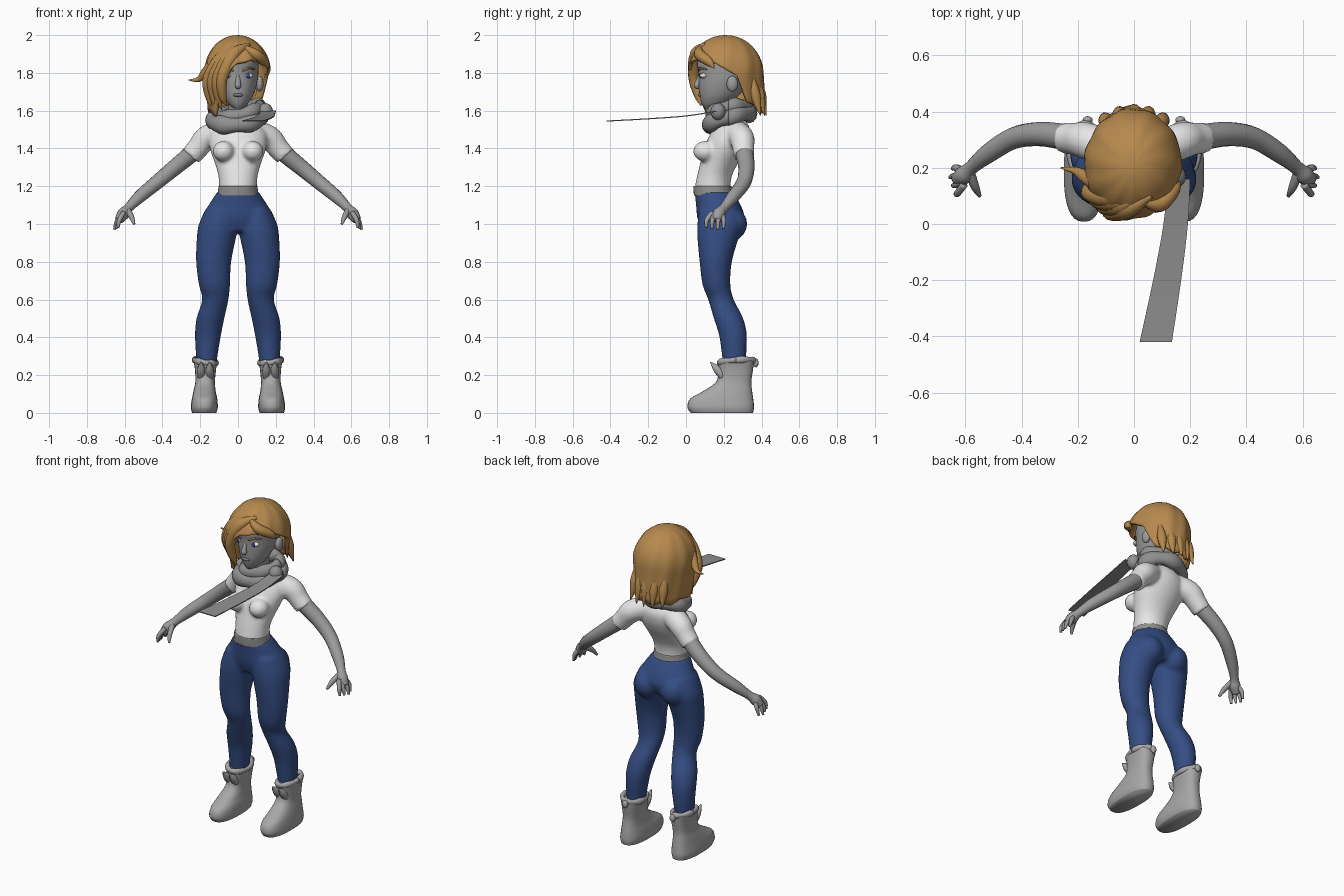
import bpy, bmesh, math
from mathutils import Vector, Matrix

if "Cube" in bpy.data.objects:
    bpy.data.objects.remove(bpy.data.objects["Cube"])


def material(name, r, g, b):
    m = bpy.data.materials.new(name)
    m.use_nodes = True
    m.diffuse_color = (r, g, b, 1)
    m.node_tree.nodes["Principled BSDF"].inputs["Base Color"].default_value = (r, g, b, 1)
    return m


skin = material("grey skin", .33, .33, .33)
lip_grey = material("lip grey", .2, .2, .2)
shirt_white = material("shirt white", .8, .8, .8)
scarf_grey = material("scarf grey", .28, .28, .28)
boot_grey = material("boot grey", .39, .39, .39)
denim = material("denim blue", .035, .075, .23)
hair_tan = material("hair tan", .47, .25, .075)
eye_white = material("eye white", .75, .75, .75)
iris_blue = material("iris blue", .04, .06, .3)


def spline(keys, steps=5):
    """Smooth curve through tuples of any length."""
    out = []
    for i in range(len(keys) - 1):
        a, b, c, d = (keys[max(0, min(len(keys) - 1, i + k))] for k in (-1, 0, 1, 2))
        for s in range(steps):
            t = s / steps
            out.append([q + t / 2 * (r - p + t * (2 * p - 5 * q + 4 * r - w + t * (3 * (q - r) + w - p)))
                        for p, q, r, w in zip(a, b, c, d)])
    return out + [list(keys[-1])]


def skin_rings(bm, rings):
    loops = [[bm.verts.new(p) for p in ring] for ring in rings]
    n = len(loops[0])
    for low, high in zip(loops, loops[1:]):
        for i in range(n):
            j = (i + 1) % n
            bm.faces.new((low[i], low[j], high[j], high[i]))
    bm.faces.new(loops[0][::-1])
    bm.faces.new(loops[-1])


def stack(bm, keys, power=2, sides=32):
    """Horizontal rounded sections: z, x from, x to, y from, y to."""
    def bend(v):
        return math.copysign(abs(v) ** (2 / power), v)
    rings = []
    for z, x0, x1, y0, y1 in spline(keys):
        turn = [math.tau * i / sides for i in range(sides)]
        rings.append([((x0 + x1 + (x1 - x0) * bend(math.cos(a))) / 2,
                       (y0 + y1 + (y1 - y0) * bend(math.sin(a))) / 2, z) for a in turn])
    skin_rings(bm, rings)


def body(bm, keys):
    """Symmetric sections: z, half width, y from, y to."""
    stack(bm, [(z, -w, w, f, b) for z, w, f, b in keys])


def tube(bm, keys, sides=14, steps=5):
    """Round limb or lock along x, y, z, radius."""
    path = spline(keys, steps)
    points = [Vector(p[:3]) for p in path]
    rings = []
    for i, p in enumerate(points):
        along = points[min(i + 1, len(points) - 1)] - points[max(i - 1, 0)]
        u = along.cross(Vector((.3, 1, .1))).normalized()
        v = along.cross(u).normalized()
        r = max(path[i][3], .001)
        rings.append([p + r * (u * math.cos(math.tau * k / sides) + v * math.sin(math.tau * k / sides))
                      for k in range(sides)])
    skin_rings(bm, rings)


def ball(bm, center, size):
    bmesh.ops.create_uvsphere(bm, u_segments=20, v_segments=12, radius=1,
                              matrix=Matrix.Translation(center) @ Matrix.Diagonal((*size, 1)))


def loop(bm, center, size, thick, tilt=(0, 0)):
    """Oval ring of cloth; tilt raises it along x and y."""
    rings = []
    for i in range(41):
        a = math.tau * i / 40
        c, s = math.cos(a), math.sin(a)
        fat = thick * (1 + .15 * math.sin(5 * a))
        ring = []
        for k in range(12):
            b = math.tau * k / 12
            out = fat * math.cos(b)
            ring.append((center[0] + (size[0] + out) * c, center[1] + (size[1] + out) * s,
                         center[2] + tilt[0] * c + tilt[1] * s + fat * 1.2 * math.sin(b)))
        rings.append(ring)
    skin_rings(bm, rings)


def finish(name, bm, mat, mirror=False, blend=0, smooth=True):
    bmesh.ops.recalc_face_normals(bm, faces=bm.faces[:])
    mesh = bpy.data.meshes.new(name)
    bm.to_mesh(mesh)
    bm.free()
    mesh.materials.append(mat)
    obj = bpy.data.objects.new(name, mesh)
    bpy.context.collection.objects.link(obj)
    if smooth:
        mesh.shade_smooth()
    if mirror:
        obj.modifiers.new("Mirror", "MIRROR").use_clip = False
    if blend:
        fuse = obj.modifiers.new("Fuse", "REMESH")
        fuse.mode, fuse.voxel_size, fuse.use_smooth_shade = "VOXEL", blend, True
        soft = obj.modifiers.new("Soften", "SMOOTH")
        soft.factor, soft.iterations = .5, 6
    return obj


# Trousers: hips, seat and legs fused together
bm = bmesh.new()
body(bm, [(1.17, .11, .045, .25), (1.1, .156, .053, .29), (1.03, .19, .06, .31), (.96, .14, .085, .28)])
ball(bm, (.09, .235, 1), (.085, .09, .09))
stack(bm, [(1.08, .02, .17, .07, .28), (1, 0, .207, .06, .3), (.93, .01, .218, .06, .28),
           (.8, .036, .222, .072, .243), (.68, .042, .208, .087, .235), (.6, .05, .19, .117, .253),
           (.5, .072, .22, .147, .303), (.4, .092, .228, .177, .323), (.24, .118, .218, .197, .313)])
finish("trousers", bm, denim, mirror=True, blend=.011)

# Shirt with short sleeves, and its waistband
bm = bmesh.new()
body(bm, [(1.16, .104, .05, .24), (1.2, .1, .048, .235), (1.26, .105, .06, .245), (1.32, .122, .075, .275),
          (1.38, .143, .09, .31), (1.44, .155, .11, .335), (1.5, .14, .14, .34), (1.56, .07, .17, .31)])
ball(bm, (.077, .1, 1.385), (.057, .062, .055))
tube(bm, [(.08, .26, 1.49, .065), (.165, .295, 1.455, .067), (.21, .303, 1.405, .059), (.25, .306, 1.36, .056)])
finish("shirt", bm, shirt_white, mirror=True, blend=.01)
bm = bmesh.new()
body(bm, [(1.15, .112, .042, .25), (1.175, .106, .04, .244), (1.2, .103, .04, .24)])
finish("waistband", bm, scarf_grey)

# Arms and hands
bm = bmesh.new()
tube(bm, [(.17, .295, 1.45, .05), (.25, .31, 1.37, .047), (.34, .32, 1.295, .043), (.43, .305, 1.22, .039),
          (.52, .25, 1.145, .034), (.58, .2, 1.085, .025), (.605, .175, 1.055, .033), (.63, .16, 1.02, .024)])
for i in range(4):
    y = .2 - .03 * i
    reach = .005 * abs(i - 1)
    tube(bm, [(.605, .17 + (y - .17) * .5, 1.06, .014), (.638 - reach, y, 1.02, .013),
              (.655 - reach * 2, y - .003, .97 + reach, .007)], sides=8)
tube(bm, [(.585, .185, 1.075, .018), (.565, .13, 1.04, .015), (.55, .1, 1, .007)], sides=8)
finish("arms", bm, skin, mirror=True)

# Head, neck, ears and nose
bm = bmesh.new()
body(bm, [(1.612, .022, .1, .17), (1.635, .05, .085, .22), (1.68, .08, .072, .28), (1.74, .1, .067, .33),
          (1.8, .108, .066, .36), (1.86, .106, .06, .36), (1.92, .085, .09, .31), (1.95, .04, .14, .25)])
tube(bm, [(0, .255, 1.5, .065), (0, .23, 1.58, .052), (0, .21, 1.7, .055)])
for side in (-1, 1):
    ball(bm, (side * .115, .245, 1.742), (.02, .03, .042))
tube(bm, [(0, .078, 1.79, .01), (0, .062, 1.75, .014), (0, .06, 1.732, .018), (0, .075, 1.72, .008)], sides=10)
finish("head", bm, skin)

# Face details
bm = bmesh.new()
ball(bm, (.055, .093, 1.785), (.025, .02, .014))
finish("eyes", bm, eye_white, mirror=True)
bm = bmesh.new()
ball(bm, (.055, .08, 1.785), (.012, .009, .0125))
finish("irises", bm, iris_blue, mirror=True)
bm = bmesh.new()
tube(bm, [(.025, .066, 1.81, .004), (.055, .078, 1.825, .006), (.088, .11, 1.818, .002)], sides=8)
finish("eyebrows", bm, hair_tan, mirror=True)
bm = bmesh.new()
ball(bm, (0, .075, 1.683), (.027, .012, .01))
finish("lips", bm, lip_grey)

# Hair shell: lower edge height by angle from the front towards the left
EDGE = [(-180, 1.59), (-130, 1.58), (-90, 1.59), (-50, 1.57), (-35, 1.66), (-24, 1.79), (0, 1.85),
        (30, 1.87), (60, 1.84), (90, 1.82), (108, 1.76), (122, 1.65), (145, 1.6), (180, 1.59)]


def edge_height(angle):
    for (a, low), (b, high) in zip(EDGE, EDGE[1:]):
        if angle <= b:
            return low + (high - low) * (angle - a) / (b - a)


def hair_point(angle, t):
    jag = .022 * abs((angle / 18) % 2 - 1) if abs(angle) > 40 else 0
    z = 2 - (2 - edge_height(angle) - jag) * t ** 1.6
    phi = math.radians(angle)
    s, c = math.sin(phi), math.cos(phi)
    drop = max(0, (1.8 - z) / .22)
    r = math.sqrt(max(0, 1 - (max(0, z - 1.8) / .2) ** 2))
    r *= 1 + .014 * math.sin(11 * phi + 4 * t)
    wide = .175 - drop * (.035 if s > 0 else .02)
    deep = .2 - .045 * drop if c > 0 else .2 + .012 * drop
    return (r * wide * s - .003, .21 - r * deep * c, z)


bm = bmesh.new()
COLS, ROWS = 120, 20
crown = bm.verts.new((0, .21, 2))
grid = [[bm.verts.new(hair_point(-180 + 360 * i / COLS, j / ROWS)) for j in range(1, ROWS + 1)]
        for i in range(COLS)]
for i in range(COLS):
    a, b = grid[i], grid[(i + 1) % COLS]
    bm.faces.new((crown, a[0], b[0]))
    for j in range(ROWS - 1):
        bm.faces.new((a[j], a[j + 1], b[j + 1], b[j]))
shell = finish("hair", bm, hair_tan)
thick = shell.modifiers.new("Thickness", "SOLIDIFY")
thick.thickness, thick.offset = .018, -1

# Swept fringe, side flick and nape locks
bm = bmesh.new()
for k in range(4):
    x = -.07 - .024 * k
    y = .03 + .022 * k
    tube(bm, [(.06, .1 + .03 * k, 1.95, .01), (-.02 - .015 * k, .055 + .015 * k, 1.9, .034),
              (x - .012, y + .012, 1.78, .03), (x - .012, y + .035, 1.68, .022),
              (x + .008, y + .05, 1.585 + .02 * abs(k - 2), .002)])
tube(bm, [(.03, .08, 1.94, .01), (.09, .07, 1.9, .028), (.14, .12, 1.86, .024), (.165, .15, 1.825, .002)])
tube(bm, [(-.14, .15, 1.84, .03), (-.175, .17, 1.8, .024), (-.21, .19, 1.765, .014), (-.262, .2, 1.762, .002)])
for k in range(5):
    x = -.1 + .05 * k
    y = .41 - 3 * x * x
    tube(bm, [(x, y - .03, 1.78, .01), (x, y - .012, 1.68, .027), (x * 1.1, y + .014, 1.575, .002)])
finish("hair_locks", bm, hair_tan)

# Scarf wraps, knot and blown tail
bm = bmesh.new()
loop(bm, (-.005, .225, 1.555), (.13, .11), .037, (.01, .03))
loop(bm, (.01, .225, 1.595), (.105, .095), .032, (.025, .02))
ball(bm, (.145, .17, 1.595), (.04, .04, .045))
finish("scarf", bm, scarf_grey)
bm = bmesh.new()
strip = spline([(.12, .2, .16, 1.6), (.105, .192, 0, 1.575), (.068, .168, -.2, 1.56), (.02, .135, -.42, 1.548)], 4)
rails = [[bm.verts.new((x, y, z)) for x in (x0, (x0 + x1) / 2, x1)] for x0, x1, y, z in strip]
for a, b in zip(rails, rails[1:]):
    for k in range(2):
        bm.faces.new((a[k], a[k + 1], b[k + 1], b[k]))
tail = finish("scarf_tail", bm, scarf_grey, smooth=False)
tail.modifiers.new("Thickness", "SOLIDIFY").thickness = .006

# Boots with rolled cuff, front flap and pull tab
bm = bmesh.new()
stack(bm, [(0, .115, .243, .025, .355), (.03, .107, .25, .008, .36), (.075, .11, .244, .022, .356),
           (.115, .118, .236, .09, .35), (.165, .122, .226, .16, .346), (.23, .116, .228, .17, .355),
           (.275, .11, .236, .168, .36)], power=2.5)
loop(bm, (.173, .265, .272), (.057, .09), .014, (.008, .006))
for x in (.15, .195):
    tube(bm, [(x, .195, .19, .02), (x, .165, .23, .022), (x, .128, .27, .002)], sides=8)
ball(bm, (.165, .37, .265), (.018, .014, .024))
finish("boots", bm, boot_grey, mirror=True)
